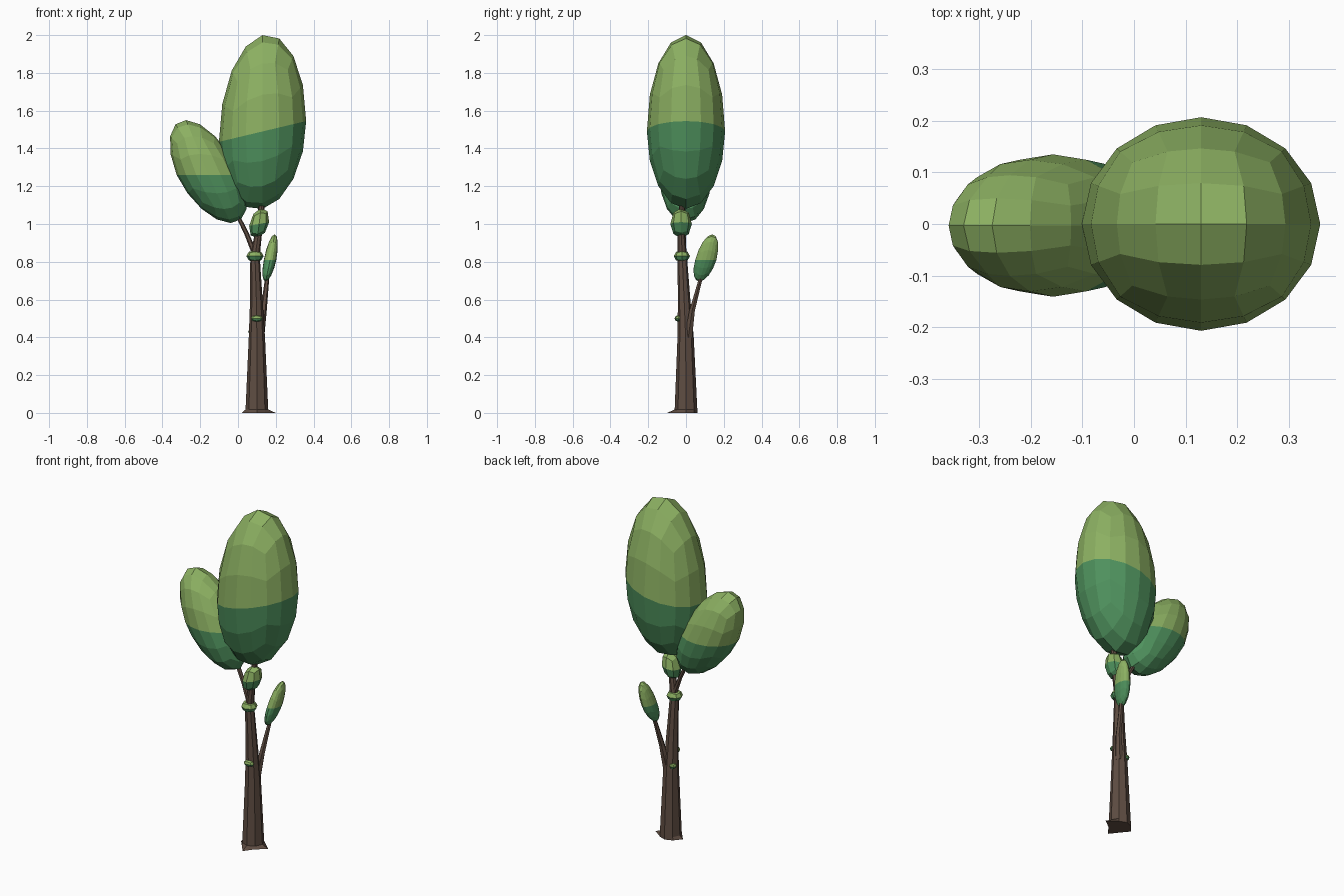
import bpy, bmesh, math
from mathutils import Vector

if "Cube" in bpy.data.objects:
    bpy.data.objects.remove(bpy.data.objects["Cube"])


def material(name, rgb):
    m = bpy.data.materials.new(name)
    m.diffuse_color = (*rgb, 1)
    m.use_nodes = True
    m.node_tree.nodes["Principled BSDF"].inputs["Base Color"].default_value = m.diffuse_color
    return m


LIGHT = material("light leaf green", (0.262, 0.435, 0.122))
DARK = material("dark leaf green", (0.078, 0.285, 0.110))
BARK = material("bark brown", (0.114, 0.074, 0.055))


def finish(name, bm, mats):
    bmesh.ops.recalc_face_normals(bm, faces=bm.faces[:])
    me = bpy.data.meshes.new(name)
    bm.to_mesh(me)
    bm.free()
    for m in mats:
        me.materials.append(m)
    ob = bpy.data.objects.new(name, me)
    bpy.context.collection.objects.link(ob)
    return ob


def foliage(name, center, radii, lower, cuts, lean=(0, 0), tilt=0):
    """Cube-sphere blob: dark lower half, light upper half.
    lean shifts the upper end sideways, tilt slopes the colour line along x."""
    bm = bmesh.new()
    bmesh.ops.create_cube(bm, size=2)
    bmesh.ops.subdivide_edges(bm, edges=bm.edges[:], cuts=cuts, use_grid_fill=True)
    for v in bm.verts:
        v.co = Vector([math.tan(c * math.pi / 4) for c in v.co]).normalized()
    for f in bm.faces:
        f.material_index = 1 if f.calc_center_median().z < 0 else 0
    for v in bm.verts:
        x, y, z = v.co
        h = radii[2] if z > 0 else lower
        v.co = Vector(center) + Vector((radii[0] * x + lean[0] * z,
                                        radii[1] * y + lean[1] * z,
                                        h * z + tilt * x))
    return finish(name, bm, [LIGHT, DARK])


def limb(name, points, sides, root=None):
    """Tapered tube through (x, y, z, radius) points; root = radii of a flared foot."""
    bm = bmesh.new()
    rings = []
    for i, (x, y, z, r) in enumerate(points):
        ring = []
        for k in range(sides):
            a = 2 * math.pi * k / sides
            rr = root[k] if root and i == 0 else r
            ring.append(bm.verts.new((x + rr * math.cos(a), y + rr * math.sin(a), z)))
        rings.append(ring)
    for a, b in zip(rings, rings[1:]):
        for k in range(sides):
            n = (k + 1) % sides
            bm.faces.new((a[k], a[n], b[n], b[k]))
    bm.faces.new(rings[0])
    bm.faces.new(rings[-1])
    return finish(name, bm, [BARK])


# Trunk with flared root foot
limb("trunk", [(0.10, 0, 0, 0.06), (0.10, 0, 0.018, 0.06), (0.10, -0.002, 0.40, 0.043),
               (0.097, -0.01, 0.60, 0.033), (0.09, -0.02, 0.83, 0.025),
               (0.108, -0.025, 0.95, 0.019), (0.13, -0.02, 1.14, 0.015)], 8,
     root=[0.10, 0.06, 0.06, 0.062, 0.08, 0.062, 0.10, 0.06])

# Side branches
limb("right_branch", [(0.115, 0.012, 0.40, 0.024), (0.135, 0.032, 0.54, 0.017),
                      (0.155, 0.08, 0.72, 0.011)], 6)
limb("left_branch", [(0.09, -0.018, 0.84, 0.016), (0.045, -0.01, 0.95, 0.013),
                     (-0.01, 0, 1.06, 0.012)], 6)

# Large leaf crowns
foliage("main_crown", (0.13, 0, 1.49), (0.231, 0.207, 0.51), 0.41, 3, tilt=0.055)
foliage("left_crown", (-0.157, -0.003, 1.26), (0.168, 0.138, 0.29), 0.255, 3, lean=(-0.118, 0))
foliage("right_leaf_cluster", (0.17, 0.105, 0.81), (0.033, 0.056, 0.135), 0.115, 3, lean=(0.024, 0.034))

# Small leaf tufts on the trunk
foliage("top_tuft", (0.112, -0.026, 1.0), (0.053, 0.057, 0.085), 0.075, 1, lean=(0.01, 0), tilt=0.01)
foliage("collar_tuft", (0.09, -0.022, 0.83), (0.046, 0.043, 0.032), 0.032, 1)
foliage("front_bud", (0.10, -0.04, 0.50), (0.032, 0.021, 0.018), 0.018, 1)
foliage("back_bud", (0.073, 0.018, 0.43), (0.019, 0.021, 0.018), 0.018, 1)
